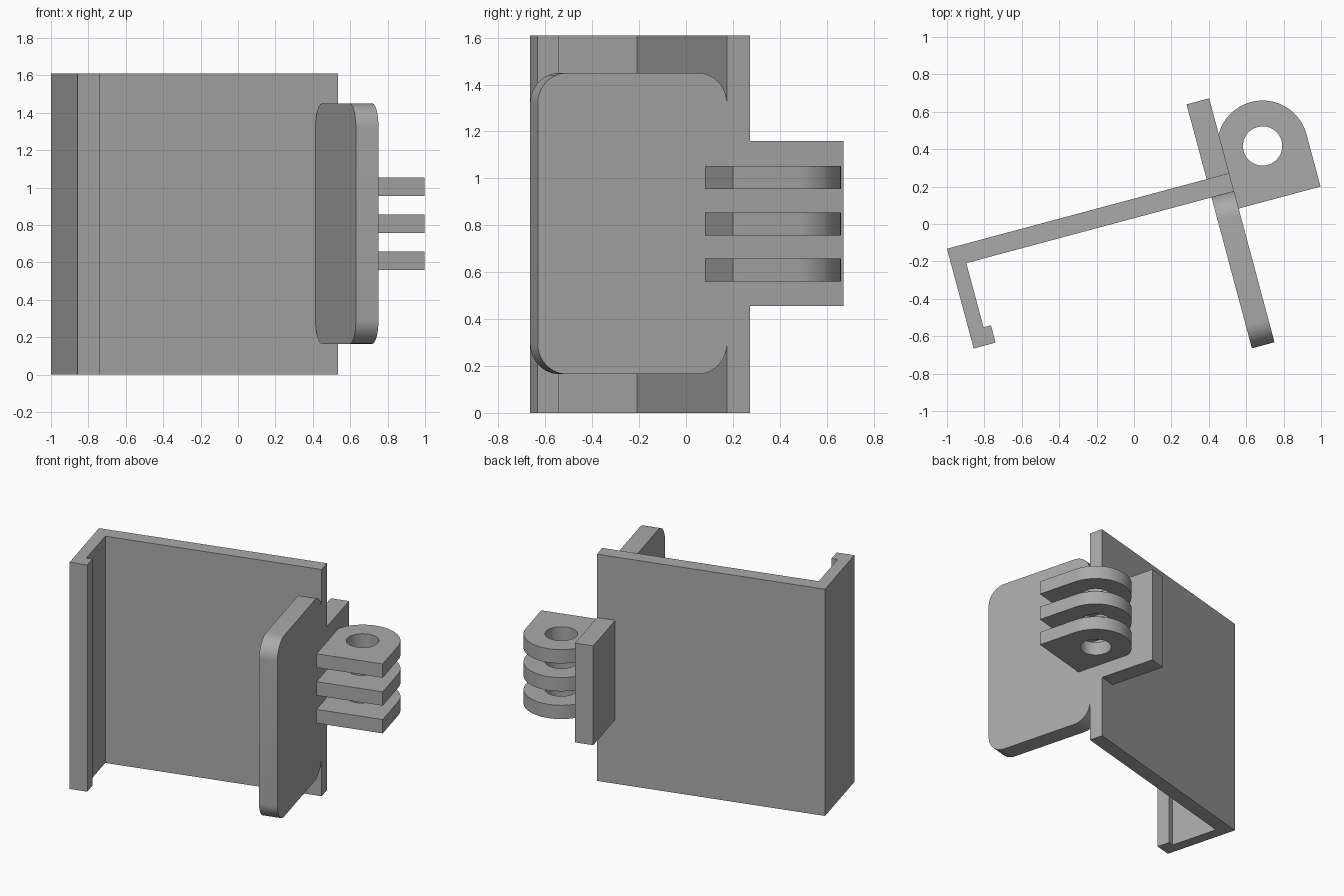
import bpy, bmesh
from math import cos, sin, pi, radians
from mathutils import Matrix

if "Cube" in bpy.data.objects:
    bpy.data.objects.remove(bpy.data.objects["Cube"])

grey = bpy.data.materials.new("plain grey")
grey.diffuse_color = (0.4, 0.4, 0.4, 1)
grey.use_nodes = True
grey.node_tree.nodes["Principled BSDF"].inputs["Base Color"].default_value = grey.diffuse_color

TURN = Matrix.Rotation(radians(15), 4, 'Z')      # whole bracket is turned about z
UPRIGHT = Matrix(((0, 0, 1, 0), (1, 0, 0, 0), (0, 1, 0, 0), (0, 0, 0, 1)))  # extrude along x


def arc(cx, cy, r, a0, a1, n):
    """Points on an arc, angles in degrees."""
    return [(cx + r * cos(radians(a0 + (a1 - a0) * i / n)),
             cy + r * sin(radians(a0 + (a1 - a0) * i / n))) for i in range(n + 1)]


def prism(name, loops, lo, hi, frame=Matrix.Identity(4)):
    """Extrude a filled outline (with optional holes) from lo to hi."""
    cu = bpy.data.curves.new(name, 'CURVE')
    cu.dimensions, cu.fill_mode, cu.extrude = '2D', 'BOTH', (hi - lo) / 2
    for pts in loops:
        s = cu.splines.new('POLY')
        s.points.add(len(pts) - 1)
        for p, (x, y) in zip(s.points, pts):
            p.co = (x, y, 0, 1)
        s.use_cyclic_u = True
    ob = bpy.data.objects.new(name, cu)
    bpy.context.collection.objects.link(ob)
    bpy.ops.object.select_all(action='DESELECT')
    ob.select_set(True)
    bpy.context.view_layer.objects.active = ob
    bpy.ops.object.convert(target='MESH')
    ob = bpy.context.object
    me = ob.data
    bm = bmesh.new()
    bm.from_mesh(me)
    bmesh.ops.remove_doubles(bm, verts=bm.verts, dist=1e-5)
    bmesh.ops.transform(bm, verts=bm.verts,
                        matrix=TURN @ frame @ Matrix.Translation((0, 0, (lo + hi) / 2)))
    bmesh.ops.recalc_face_normals(bm, faces=bm.faces)
    bm.to_mesh(me)
    bm.free()
    me.materials.clear()
    me.materials.append(grey)
    bpy.ops.object.shade_smooth_by_angle(angle=radians(30))
    return ob


def rect(x0, y0, x1, y1):
    return [(x0, y0), (x1, y0), (x1, y1), (x0, y1)]


X0, X1 = 0.437, 0.562        # thickness of the side plate

# Back wall with the hooked left side
prism("hooked_wall", [[(-1, 0.131), (-1, -0.421), (-0.879, -0.421), (-0.879, -0.325),
                       (-0.92, -0.325), (-0.92, 0.03), (X1, 0.03), (X1, 0.131)]], 0, 1.61)

# Side plate with rounded corners
r, y0, y1, z0, z1 = 0.13, -0.805, 0.03, 0.165, 1.45
prism("side_plate", [arc(y1 - r, z1 - r, r, 0, 90, 12) + arc(y0 + r, z1 - r, r, 90, 180, 12)
                     + arc(y0 + r, z0 + r, r, 180, 270, 12) + arc(y1 - r, z0 + r, r, 270, 360, 12)],
      X0, X1, UPRIGHT)

# Block behind the wall that carries the lugs
prism("mount_block", [rect(X0, 0.131, X1, 0.545)], 0.455, 1.16)

# Three lugs with a round bolt hole
cx, cy, R = 0.772, 0.225, 0.243
outline = [(X1, -0.065), (cx + R, -0.065)] + arc(cx, cy, R, 0, 149.8, 32)
hole = arc(cx, cy, 0.105, 0, 360, 40)[:-1]
for i, z in enumerate((0.56, 0.757, 0.955)):
    prism(f"lug_{i + 1}", [outline, hole], z, z + 0.098)
